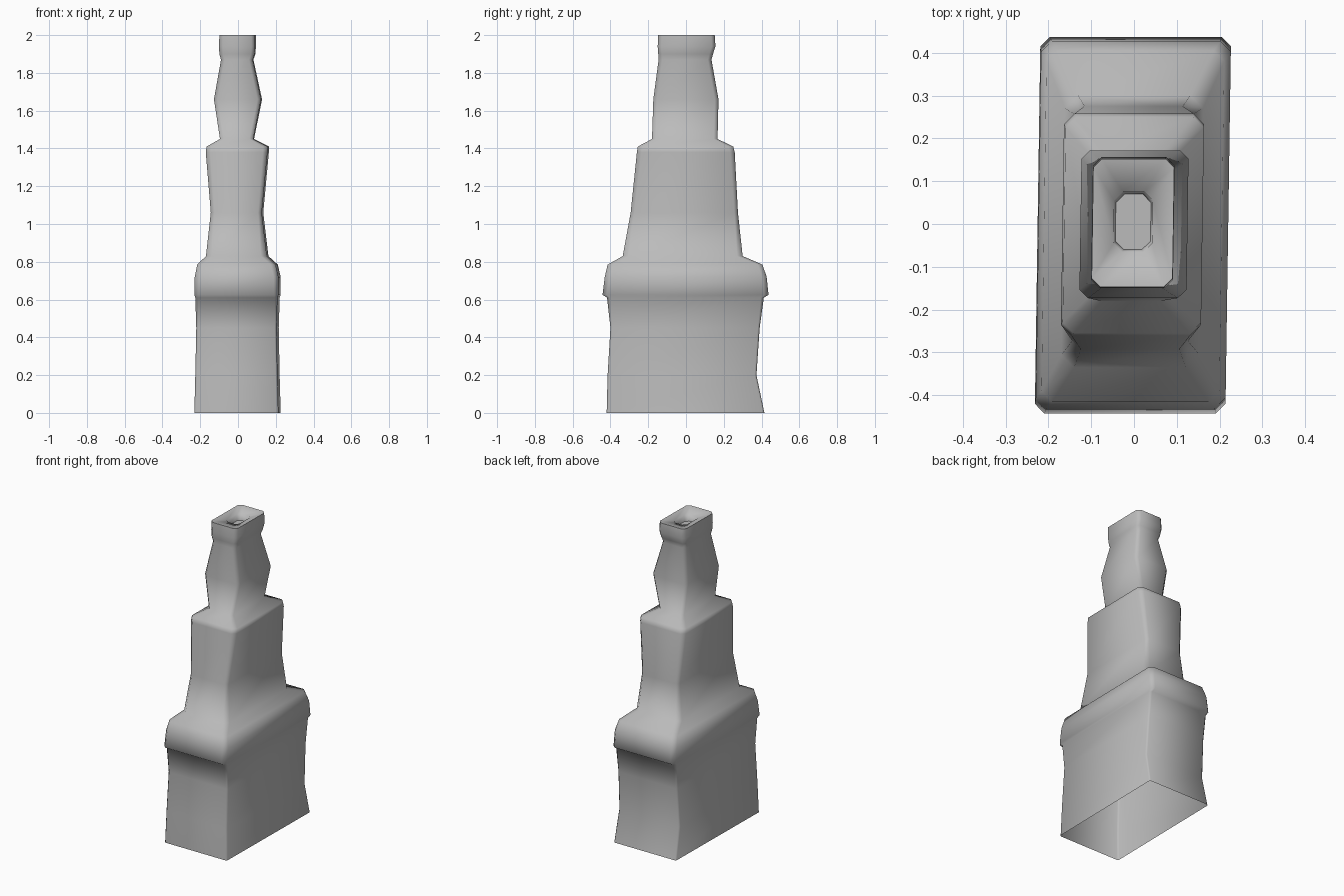
import bpy
import bmesh
import math

# Remove the default cube only
cube = bpy.data.objects.get("Cube")
if cube:
    bpy.data.objects.remove(cube, do_unlink=True)


def make_material(name, colour):
    material = bpy.data.materials.new(name)
    material.use_nodes = True
    material.diffuse_color = colour
    material.node_tree.nodes["Principled BSDF"].inputs["Base Color"].default_value = colour
    return material


stone_grey = make_material("stone grey", (0.5, 0.5, 0.5, 1))

# Cross-sections of each tier: height, left, right, front, back, corner chamfer
plinth = [
    (0, -.225, .22, -.42, .415, .008),
    (.2, -.22, .215, -.415, .373, .01),
    (.45, -.215, .21, -.40, .39, .01),
    (.61, -.22, .215, -.418, .412, .015),
]
shoulder = [
    (.625, -.225, .22, -.442, .437, .022),
    (.72, -.223, .22, -.43, .427, .025),
    (.785, -.21, .205, -.415, .405, .025),
    (.83, -.165, .157, -.335, .30, .03),
]
middle_tier = [
    (1.06, -.14, .13, -.293, .275, .02),
    (1.38, -.167, .16, -.26, .258, .025),
    (1.41, -.163, .16, -.255, .25, .025),
]
upper_neck = [
    (1.45, -.093, .083, -.18, .167, .02),
    (1.66, -.125, .125, -.173, .172, .02),
    (1.87, -.088, .08, -.145, .135, .02),
]
cap = [
    (1.9, -.097, .09, -.147, .143, .02),
    (1.94, -.098, .093, -.15, .156, .02),
    (2, -.097, .092, -.147, .152, .02),
]
flue = [
    (1.985, -.047, .043, -.065, .075, .02),
    (1.945, -.043, .039, -.06, .07, .02),
]


def chamfered_ring(bm, height, left, right, front, back, chamfer):
    """Eight-sided ring, running anticlockwise, with the stack's slight skew."""
    corners = [
        (left + chamfer, front), (right - chamfer, front),
        (right, front + chamfer), (right, back - chamfer),
        (right - chamfer, back), (left + chamfer, back),
        (left, back - chamfer), (left, front + chamfer),
    ]
    skew = 0.015
    return [bm.verts.new((x + skew * y, y, height)) for x, y in corners]


def bridge(bm, lower, upper):
    """Join two rings with a band of quads."""
    count = len(lower)
    for i in range(count):
        j = (i + 1) % count
        bm.faces.new((lower[i], lower[j], upper[j], upper[i]))


# One continuous shell: open underneath, closed at the flue floor
bm = bmesh.new()
sections = plinth + shoulder + middle_tier + upper_neck + cap + flue
rings = [chamfered_ring(bm, *section) for section in sections]
for lower, upper in zip(rings, rings[1:]):
    bridge(bm, lower, upper)
bm.faces.new(rings[-1])

mesh = bpy.data.meshes.new("chimney_stack")
bm.to_mesh(mesh)
bm.free()
mesh.materials.append(stone_grey)

# Soft shading over the tiers, with a crease only at the steepest edges
chimney = bpy.data.objects.new("chimney_stack", mesh)
bpy.context.collection.objects.link(chimney)
bpy.ops.object.select_all(action="DESELECT")
chimney.select_set(True)
bpy.context.view_layer.objects.active = chimney
bpy.ops.object.shade_smooth_by_angle(angle=math.radians(80))
